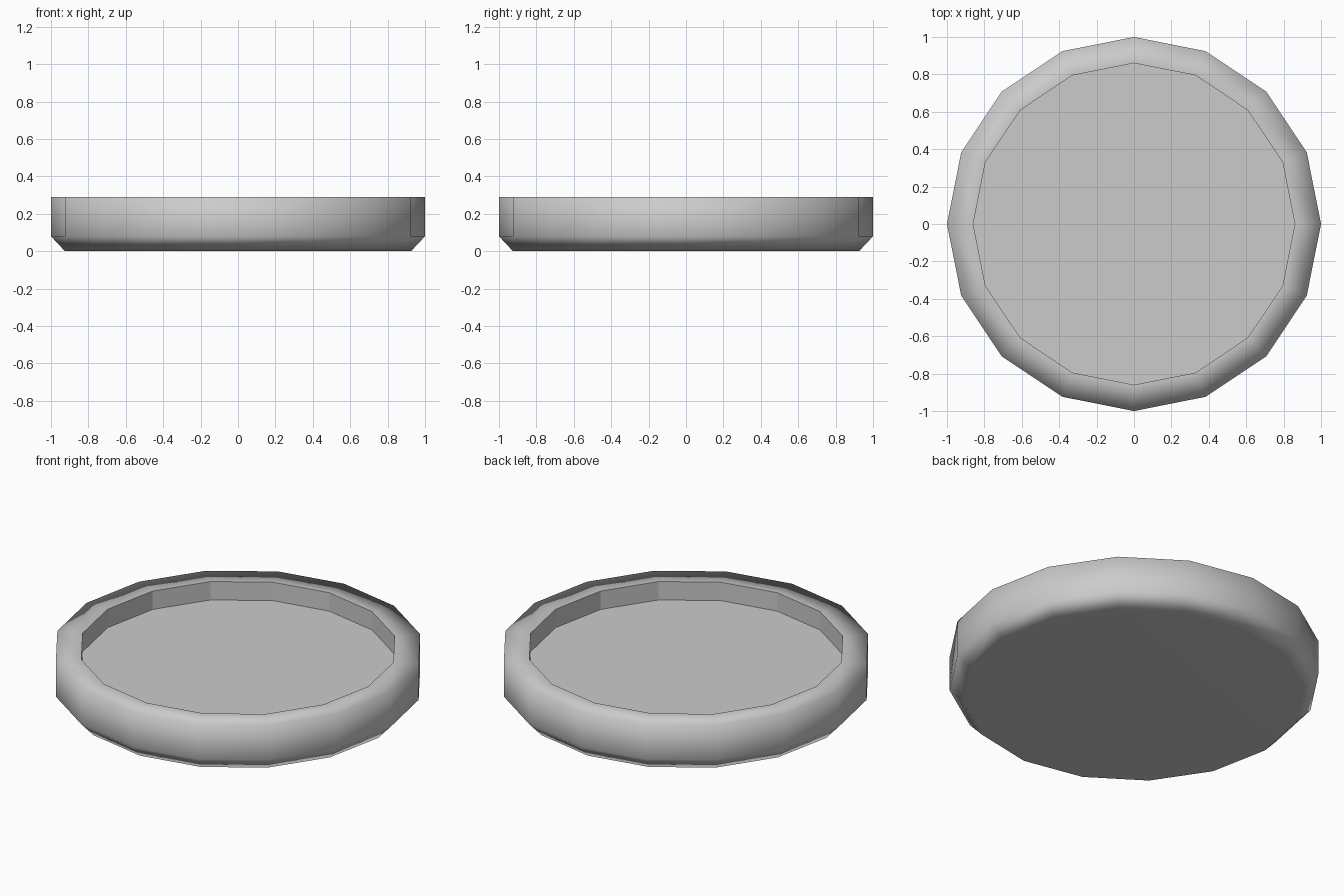
import bpy, bmesh
from math import cos, sin, pi

if "Cube" in bpy.data.objects:
    bpy.data.objects.remove(bpy.data.objects["Cube"])

SIDES = 16
# Profile (radius, height) from underside, around the rim, to the recessed floor
PROFILE = [(0.925, 0.0), (1.0, 0.08), (1.0, 0.29), (0.86, 0.29), (0.86, 0.18)]

bm = bmesh.new()
rings = [[bm.verts.new((r * cos(2 * pi * i / SIDES), r * sin(2 * pi * i / SIDES), z))
          for i in range(SIDES)] for r, z in PROFILE]

# Underside and recessed floor
bm.faces.new(rings[0][::-1])
bm.faces.new(rings[-1])

# Chamfer, outer wall, rim top and inner wall
walls = []
for k in range(len(rings) - 1):
    a, b = rings[k], rings[k + 1]
    for i in range(SIDES):
        j = (i + 1) % SIDES
        walls.append((k, bm.faces.new((a[i], a[j], b[j], b[i]))))

# Rounded shading outside, crisp facets inside the recess
for f in bm.faces:
    f.smooth = True
for k, f in walls:
    if k == 3:
        f.smooth = False
        for e in f.edges:
            e.smooth = False

mesh = bpy.data.meshes.new("round_tray")
bm.to_mesh(mesh)
bm.free()
tray = bpy.data.objects.new("round_tray", mesh)
bpy.context.collection.objects.link(tray)

# Keep the large flat faces flat while blending the rim
wn = tray.modifiers.new("weighted_normals", 'WEIGHTED_NORMAL')
wn.keep_sharp = True
